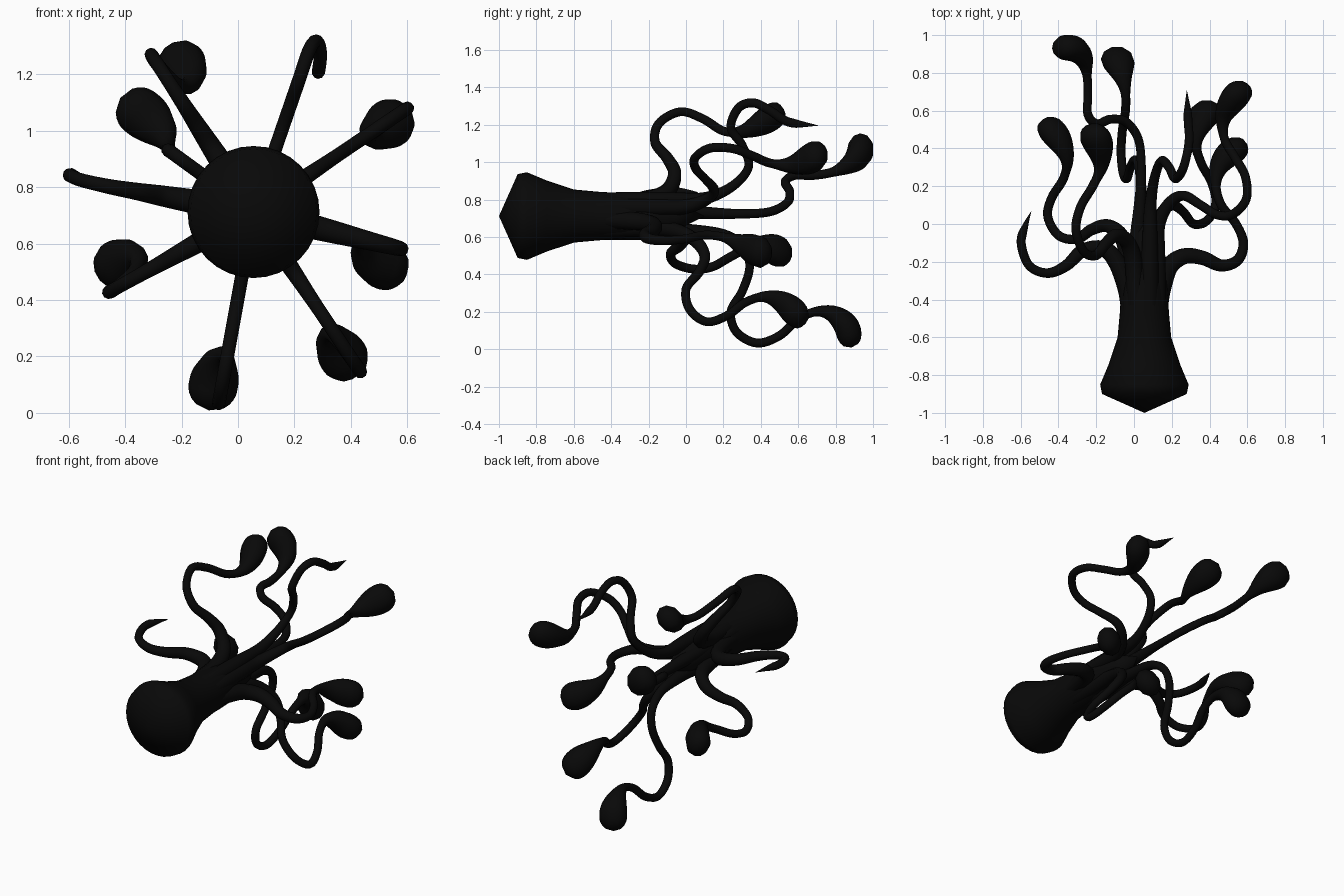
import bpy, bmesh, math
from mathutils import Vector

if "Cube" in bpy.data.objects:
    bpy.data.objects.remove(bpy.data.objects["Cube"])

AXIS_X, AXIS_Z = 0.055, 0.712

black = bpy.data.materials.new("matte black")
black.diffuse_color = (0.0025, 0.0025, 0.0025, 1)
black.use_nodes = True
black.node_tree.nodes["Principled BSDF"].inputs["Base Color"].default_value = black.diffuse_color


def make_object(name, rings, tip_a, tip_b, angle):
    """Skin a list of vertex rings and close both ends to a point."""
    bm = bmesh.new()
    loops = [[bm.verts.new(p) for p in ring] for ring in rings]
    n = len(loops[0])
    for a, b in zip(loops, loops[1:]):
        for i in range(n):
            j = (i + 1) % n
            bm.faces.new((a[i], a[j], b[j], b[i]))
    for loop, tip in ((loops[0], tip_a), (loops[-1], tip_b)):
        v = bm.verts.new(tip)
        for i in range(n):
            bm.faces.new((loop[i], loop[(i + 1) % n], v))
    bmesh.ops.recalc_face_normals(bm, faces=bm.faces)
    mesh = bpy.data.meshes.new(name)
    bm.to_mesh(mesh)
    bm.free()
    mesh.materials.append(black)
    ob = bpy.data.objects.new(name, mesh)
    bpy.context.collection.objects.link(ob)
    bpy.ops.object.select_all(action='DESELECT')
    ob.select_set(True)
    bpy.context.view_layer.objects.active = ob
    bpy.ops.object.shade_smooth_by_angle(angle=math.radians(angle))
    return ob


def smooth_path(pts, steps=7):
    """Catmull-Rom curve through the points."""
    p = [pts[0] * 2 - pts[1]] + pts + [pts[-1] * 2 - pts[-2]]
    out = []
    for i in range(1, len(p) - 2):
        a, b, c, d = p[i - 1:i + 3]
        for k in range(steps):
            t = k / steps
            out.append(0.5 * (2 * b + (c - a) * t + (2 * a - 5 * b + 4 * c - d) * t * t
                              + (3 * b - a - 3 * c + d) * t ** 3))
    return out + [pts[-1]]


def smoothstep(t):
    t = max(0, min(1, t))
    return t * t * (3 - 2 * t)


def tentacle(name, degrees, profile, swing=0.0, club=True):
    """Tube in a plane through the body axis; profile holds (y, distance from axis)."""
    a = math.radians(degrees)
    radial = Vector((math.cos(a), 0, math.sin(a)))
    across = Vector((-math.sin(a), 0, math.cos(a)))
    pts = []
    full = [(-0.55, 0.07), (-0.42, 0.08)] + profile
    for i, (y, r) in enumerate(full):
        bend = smoothstep((i - len(full) + 5) / 3) * swing
        pts.append(Vector((AXIS_X, y, AXIS_Z)) + radial * r + across * bend)
    path = smooth_path(pts)
    dist = [0.0]
    for p, q in zip(path, path[1:]):
        dist.append(dist[-1] + (q - p).length)
    rings = []
    for i in range(len(path) - 1):
        s, e = dist[i], dist[-1] - dist[i]
        tangent = (path[i + 1] - path[max(i - 1, 0)]).normalized()
        side = (across - tangent * across.dot(tangent)).normalized()
        up = tangent.cross(side)
        rad = 0.05 - 0.026 * smoothstep((s - 0.2) / 0.75)
        wide = deep = rad
        if club:
            swell = 1 - smoothstep((e - 0.1) / 0.24)
            cap = math.sqrt(max(0, 1 - max(0, 1 - e / 0.085) ** 2))
            wide = (rad + (0.087 - rad) * swell) * cap
            deep = (rad + (0.07 - rad) * swell) * cap
        else:
            wide = deep = rad * min(1, e / 0.13)
        rings.append([path[i] + side * wide * math.cos(t) + up * deep * math.sin(t)
                      for t in (k * math.tau / 10 for k in range(10))])
    make_object(name, rings, path[0], path[-1], 60)


# Flared trunk with a shallow cone at the front
trunk = [(0.224, -0.9), (0.234, -0.85), (0.19, -0.745), (0.142, -0.6),
         (0.13, -0.47), (0.122, -0.33), (0.105, -0.2), (0.075, -0.05)]
rings = [[(AXIS_X + r * math.cos(k * math.tau / 32), y, AXIS_Z + r * math.sin(k * math.tau / 32))
          for k in range(32)] for r, y in trunk]
make_object("trunk", rings, (AXIS_X, -1, AXIS_Z), (AXIS_X, 0.1, AXIS_Z), 85)

# Two tentacles ending in spikes
tentacle("upper_spike_tentacle", 71,
         [(-0.1, 0.09), (0.1, 0.1), (0.25, 0.17), (0.335, 0.28), (0.3, 0.4), (0.24, 0.5),
          (0.28, 0.61), (0.36, 0.645), (0.45, 0.61), (0.55, 0.55), (0.71, 0.53)], -0.055, False)
tentacle("left_spike_tentacle", 170,
         [(-0.32, 0.1), (-0.2, 0.15), (-0.13, 0.22), (-0.14, 0.33), (-0.22, 0.42), (-0.26, 0.52),
          (-0.22, 0.62), (-0.1, 0.665), (0.0, 0.64), (0.07, 0.61)], -0.02, False)

# Seven tentacles ending in clubs
tentacle("top_left_club_tentacle", 123,
         [(-0.22, 0.1), (-0.1, 0.16), (-0.06, 0.27), (-0.1, 0.37), (-0.165, 0.47), (-0.145, 0.59),
          (-0.03, 0.665), (0.09, 0.62), (0.2, 0.53), (0.3, 0.505), (0.41, 0.55), (0.52, 0.64)], -0.07)
tentacle("top_right_club_tentacle", 34,
         [(-0.15, 0.08), (0.0, 0.09), (0.11, 0.16), (0.15, 0.25), (0.1, 0.36), (0.05, 0.46),
          (0.05, 0.56), (0.13, 0.65), (0.25, 0.645), (0.35, 0.58), (0.45, 0.51), (0.56, 0.5),
          (0.66, 0.56), (0.735, 0.65)], -0.01)
tentacle("long_club_tentacle", 144,
         [(-0.1, 0.05), (0.1, 0.03), (0.3, 0.02), (0.45, 0.04), (0.54, 0.12), (0.555, 0.22),
          (0.53, 0.31), (0.58, 0.37), (0.68, 0.37), (0.79, 0.385), (0.88, 0.43), (0.93, 0.51),
          (0.93, 0.62)], -0.05)
tentacle("lower_left_club_tentacle", 209,
         [(-0.25, 0.09), (-0.08, 0.13), (-0.01, 0.22), (-0.03, 0.32), (-0.08, 0.41), (-0.06, 0.52),
          (0.04, 0.585), (0.14, 0.56), (0.24, 0.48), (0.34, 0.44), (0.45, 0.48), (0.55, 0.58)], -0.07)
tentacle("bottom_club_tentacle", 259.7,
         [(-0.15, 0.08), (0.0, 0.08), (0.2, 0.1), (0.31, 0.17), (0.34, 0.28), (0.3, 0.41),
          (0.24, 0.52), (0.27, 0.63), (0.38, 0.69), (0.5, 0.65), (0.6, 0.56), (0.7, 0.52),
          (0.79, 0.54), (0.86, 0.61), (0.885, 0.72)], -0.03)
tentacle("lower_right_club_tentacle", -56.2,
         [(-0.12, 0.08), (0.03, 0.14), (0.1, 0.25), (0.07, 0.36), (0.0, 0.47), (0.02, 0.6),
          (0.11, 0.68), (0.22, 0.64), (0.32, 0.55), (0.43, 0.51), (0.54, 0.56), (0.63, 0.68)], -0.02)
tentacle("right_club_tentacle", -14,
         [(-0.32, 0.1), (-0.22, 0.14), (-0.17, 0.22), (-0.18, 0.32), (-0.22, 0.42), (-0.19, 0.51),
          (-0.1, 0.54), (0.0, 0.5), (0.1, 0.42), (0.2, 0.395), (0.3, 0.42), (0.38, 0.49),
          (0.42, 0.58)], -0.07)
